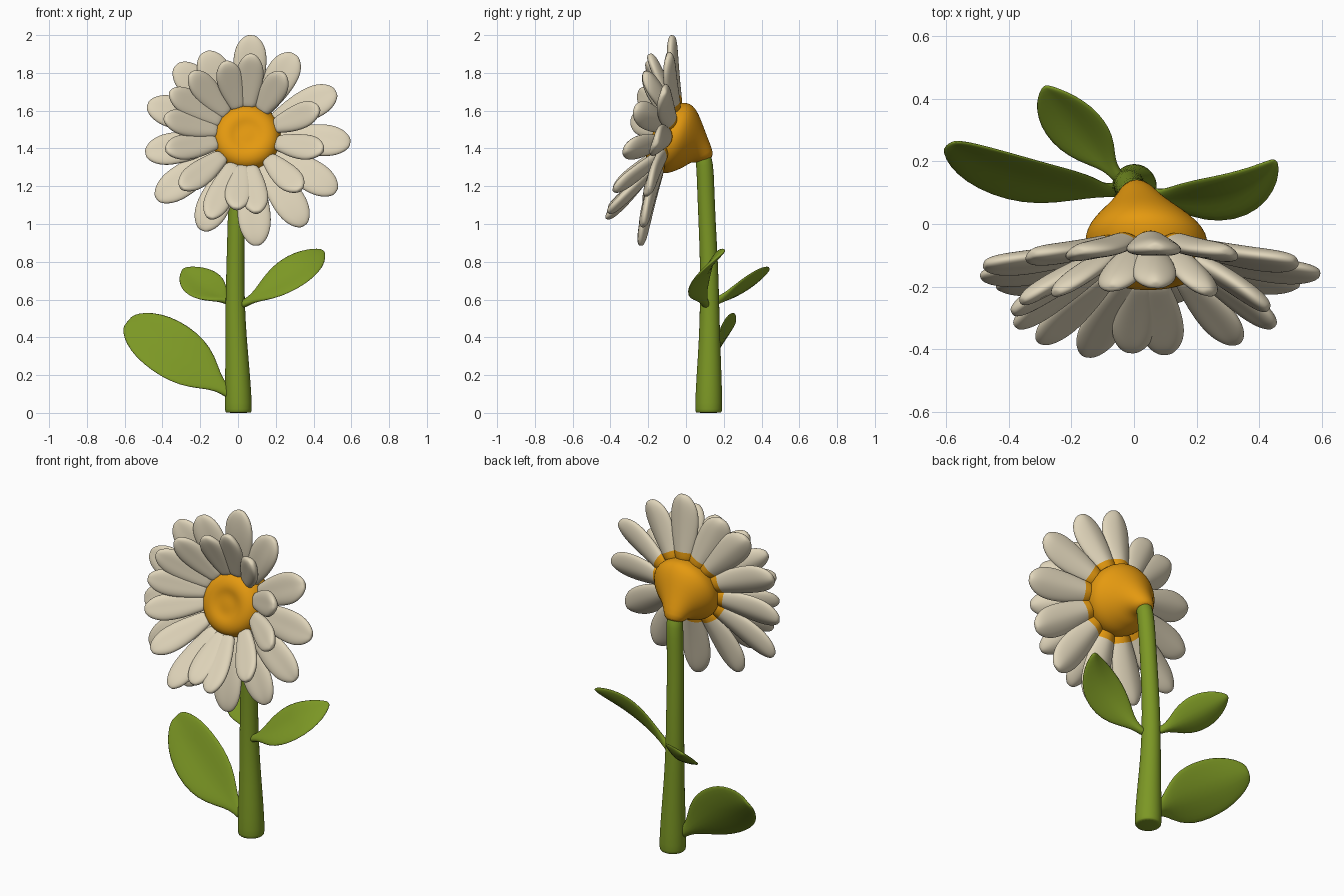
import bpy, bmesh, math
from mathutils import Vector as V

if "Cube" in bpy.data.objects:
    bpy.data.objects.remove(bpy.data.objects["Cube"])


def material(name, rgb):
    m = bpy.data.materials.new(name)
    m.diffuse_color = (*rgb, 1)
    m.use_nodes = True
    m.node_tree.nodes["Principled BSDF"].inputs["Base Color"].default_value = m.diffuse_color
    return m


GREEN = material("leaf green", (0.20, 0.31, 0.018))
ORANGE = material("warm orange", (0.78, 0.32, 0.005))
CREAM = material("cream petal", (0.74, 0.66, 0.49))


def skin(name, rings, mat, levels=1):
    """Join rings of points into a closed smooth surface."""
    bm = bmesh.new()
    vr = [[bm.verts.new(p) for p in r] for r in rings]
    n = len(vr[0])
    for a, b in zip(vr, vr[1:]):
        for i in range(n):
            bm.faces.new((a[i], a[(i + 1) % n], b[(i + 1) % n], b[i]))
    bm.faces.new(vr[0][::-1])
    bm.faces.new(vr[-1])
    bmesh.ops.recalc_face_normals(bm, faces=bm.faces[:])
    for f in bm.faces:
        f.smooth = True
    me = bpy.data.meshes.new(name)
    bm.to_mesh(me)
    bm.free()
    me.materials.append(mat)
    ob = bpy.data.objects.new(name, me)
    bpy.context.collection.objects.link(ob)
    if levels:
        s = ob.modifiers.new("smooth", 'SUBSURF')
        s.levels = s.render_levels = levels
    return ob


def blade(name, base, mid, tip, side, width, profile, cup, mat, n=12):
    """Petal or leaf: flattened rings along a curve through base, mid and tip.
    profile rows: (position, width factor, half thickness)."""
    base, mid, tip, side = V(base), V(mid), V(tip), V(side).normalized()
    ctrl = 2 * mid - 0.5 * (base + tip)
    rings = []
    for s, wf, t in profile:
        c = base * (1 - s) ** 2 + ctrl * 2 * s * (1 - s) + tip * s * s
        tan = ((ctrl - base) * (1 - s) + (tip - ctrl) * s).normalized()
        sd = (side - tan * side.dot(tan)).normalized()
        nor = sd.cross(tan)
        w = width * wf
        ring = []
        for k in range(n):
            a = 2 * math.pi * k / n
            u = math.cos(a)
            ring.append(c + sd * (w * u) + nor * (t * math.sin(a) + cup * w * (abs(u) - 0.4)))
        rings.append(ring)
    return skin(name, rings, mat, 2 if mat is CREAM else 1)


def disc_ring(c, r, tilt, n=32):
    """Ring whose axis leans from straight up (0) to facing front (90)."""
    t = math.radians(tilt)
    up = V((0, math.cos(t), math.sin(t)))
    return [V(c) + V((1, 0, 0)) * (r * math.cos(2 * math.pi * k / n))
            + up * (r * math.sin(2 * math.pi * k / n)) for k in range(n)]


# Stem
stem = [(.002, .12, 0, .066), (.002, .12, .004, .07), (.002, .12, .03, .074), (-.002, .122, .2, .067),
        (-.01, .125, .4, .056), (-.016, .125, .6, .051), (-.013, .122, .8, .048),
        (-.01, .112, 1.0, .046), (-.003, .104, 1.2, .046), (.005, .1, 1.32, .046),
        (.01, .085, 1.39, .042)]
skin("stem", [disc_ring((x, y, z), r, 0, 20) for x, y, z, r in stem], GREEN)

# Orange flower head: bell at the back, shallow dimpled face at the front
head = [(.008, .1, 1.335, .048, 15), (.01, .088, 1.36, .062, 30), (.018, .06, 1.39, .09, 55),
        (.025, .035, 1.42, .13, 68), (.03, .01, 1.437, .16, 70), (.036, -.02, 1.45, .187, 72),
        (.04, -.055, 1.455, .199, 72), (.044, -.1, 1.46, .19, 73), (.045, -.135, 1.465, .177, 73),
        (.045, -.165, 1.472, .155, 73), (.045, -.178, 1.475, .12, 73), (.045, -.178, 1.475, .09, 73),
        (.045, -.170, 1.473, .065, 73), (.045, -.168, 1.472, .04, 73), (.045, -.17, 1.472, .015, 73)]
skin("flower_head", [disc_ring(h[:3], h[3], h[4]) for h in head], ORANGE)

# Petals: two layers given by their tip positions as seen from the front
PETAL = [(0, .56, .026), (.15, .68, .03), (.35, .9, .032), (.6, 1.02, .032), (.78, .96, .03),
         (.91, .70, .026), (.98, .38, .017), (1, .18, .008)]
FACE = V((0, -.95, .31))
outer = [(.07, 2.0), (.30, 1.90), (.52, 1.70), (.595, 1.43), (.52, 1.17), (.35, .99), (.10, .885),
         (-.19, .965), (-.43, 1.13), (-.49, 1.37), (-.48, 1.63), (-.33, 1.84), (-.18, 1.91)]
inner = [(.07, 1.90), (.24, 1.80), (.43, 1.61), (.45, 1.39), (.33, 1.18), (.10, 1.06), (-.01, 1.08),
         (-.15, 1.03), (-.30, 1.19), (-.38, 1.39), (-.39, 1.56), (-.36, 1.70), (-.25, 1.80), (-.07, 1.86)]


def petals(label, tips, y_base, y_tip, slope, width, bend):
    for i, (x, z) in enumerate(tips):
        d = V((x - .045, 0, z - 1.46)).normalized()
        base = V((.045, y_base, 1.46)) + d * .155
        base.y += .3 * (base.z - 1.46)
        tip = V((x, y_tip + slope * (z - 1.46), z))
        mid = (base + tip) / 2 - FACE * bend
        side = FACE.cross(tip - base)
        ob = blade(f"{label}_petal_{i + 1}", base, mid, tip, side, width, PETAL, -.16, CREAM)
        if label == "outer":  # orange flush on the back of the petal foot
            ob.data.materials.append(ORANGE)
            for f in ob.data.polygons[:6]:
                f.material_index = 1


petals("outer", outer, -.09, -.155, .15, .092, -.012)
petals("inner", inner, -.13, -.31, .26, .075, .008)

# Leaves, each with a short stalk
LEAF = [(0, .2, .024), (.08, .19, .021), (.16, .34, .018), (.28, .74, .016), (.42, .98, .016),
        (.58, 1.03, .016), (.74, .88, .015), (.88, .58, .013), (.97, .25, .01), (1, .08, .005)]
BROAD = LEAF[:6] + [(.74, .95, .015), (.88, .72, .014), (.97, .42, .01), (1, .2, .006)]
blade("right_leaf", (.01, .11, .565), (.265, .085, .72), (.45, .205, .86),
      (.05, -.14, -.17), .112, LEAF, .18, GREEN)
blade("back_leaf", (-.04, .14, .585), (-.175, .305, .665), (-.285, .44, .765),
      (.17, .05, .09), .108, LEAF, .25, GREEN)
blade("low_left_leaf", (-.03, .11, .09), (-.315, .14, .305), (-.585, .26, .485),
      (-.13, -.125, -.30), .162, BROAD, -.15, GREEN)
